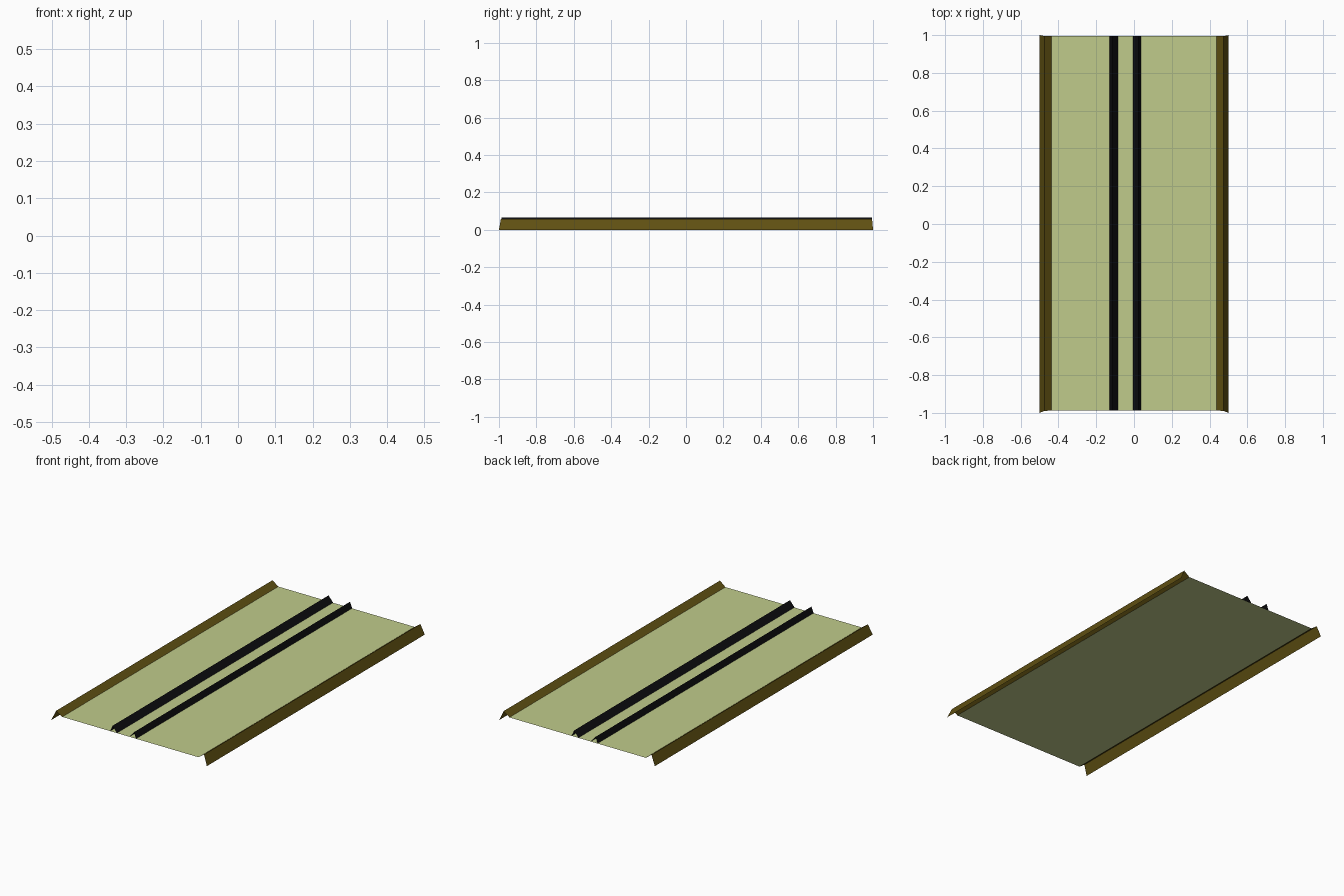
import bpy

if "Cube" in bpy.data.objects:
    bpy.data.objects.remove(bpy.data.objects["Cube"])


def material(name, rgb):
    m = bpy.data.materials.new(name)
    m.diffuse_color = (*rgb, 1.0)
    m.use_nodes = True
    m.node_tree.nodes["Principled BSDF"].inputs["Base Color"].default_value = m.diffuse_color
    return m


def sheet(name, profile, mat):
    """Open sheet: each profile point is (x, z, y_front, y_back)."""
    verts = []
    for x, z, y0, y1 in profile:
        verts += [(x, y0, z), (x, y1, z)]
    faces = [(2 * i, 2 * i + 2, 2 * i + 3, 2 * i + 1)
             for i in range(len(profile) - 1)]
    mesh = bpy.data.meshes.new(name)
    mesh.from_pydata(verts, [], faces)
    # Make the sheet's upper side its outside
    if mesh.polygons[0].normal.z < 0:
        mesh.flip_normals()
    mesh.materials.append(mat)
    obj = bpy.data.objects.new(name, mesh)
    bpy.context.collection.objects.link(obj)
    return obj


green = material("pale_green", (0.53, 0.6, 0.26))
brown = material("dark_brown", (0.115, 0.08, 0.006))
black = material("black", (0.004, 0.004, 0.005))

FRONT, BACK, DECK = -0.987, 0.995, 0.03

# Flat deck
sheet("deck", [(-0.438, DECK, FRONT, BACK), (0.438, DECK, FRONT, BACK)], green)

# Folded rails along both long edges
for side, label in ((-1, "left"), (1, "right")):
    sheet(label + "_rail", [(side * 0.5, 0.0, -1.0, 1.0),
                            (side * 0.475, 0.057, -0.99, 0.995),
                            (side * 0.438, DECK, FRONT, BACK)], brown)

# Two raised ridges, mirrored about their shared centre line
for side, label in ((-1, "left"), (1, "right")):
    c = -0.046
    sheet(label + "_ridge", [(c + side * 0.083, DECK + 0.001, FRONT, BACK),
                             (c + side * 0.069, 0.065, FRONT, BACK),
                             (c + side * 0.040, DECK + 0.001, FRONT, BACK)], black)
